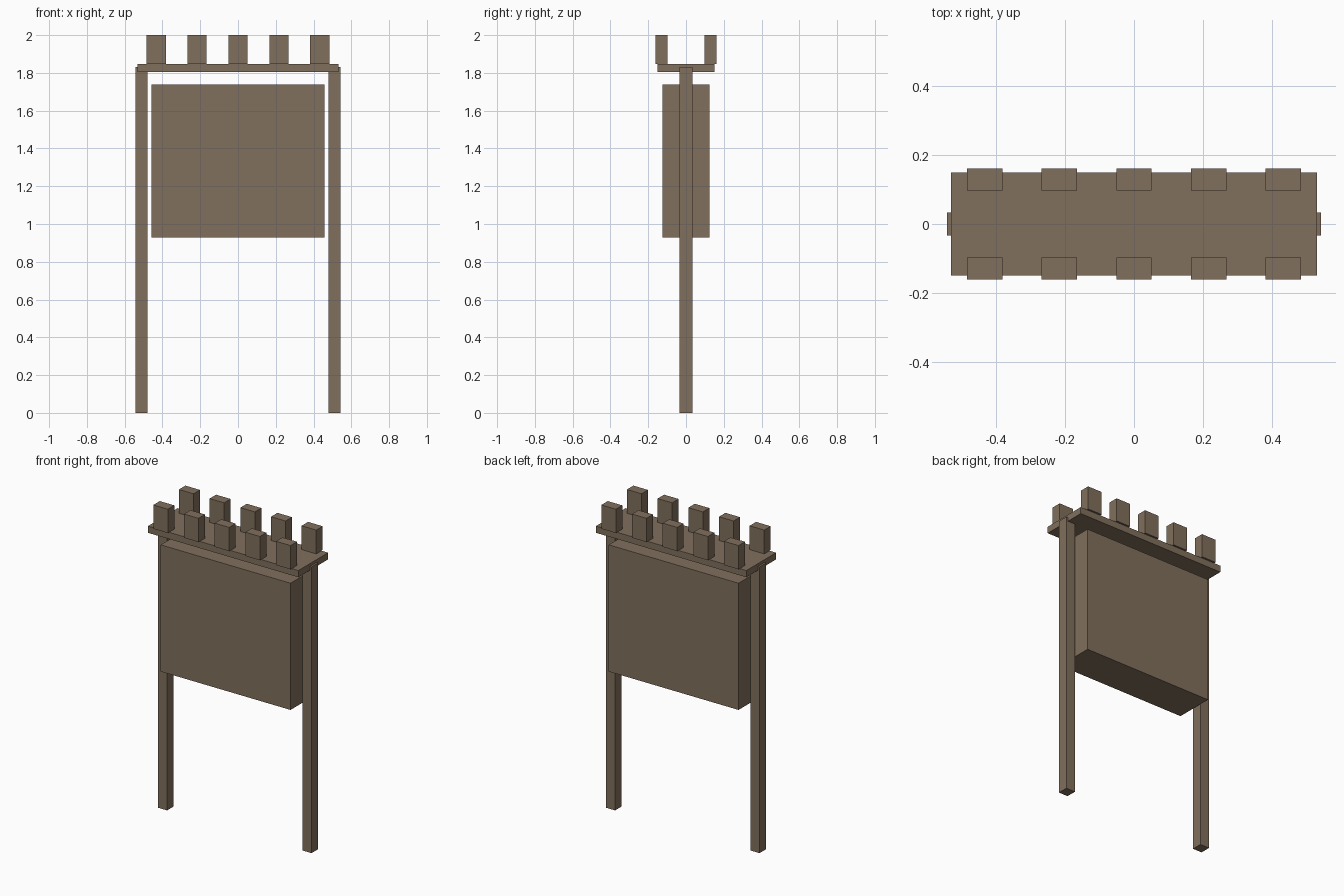
import bpy

if "Cube" in bpy.data.objects:
    bpy.data.objects.remove(bpy.data.objects["Cube"])

wood = bpy.data.materials.new("brown_wood")
wood.diffuse_color = (0.22, 0.16, 0.11, 1)
wood.use_nodes = True
wood.node_tree.nodes["Principled BSDF"].inputs["Base Color"].default_value = wood.diffuse_color


def box(name, lo, hi):
    """Axis-aligned box between two corners."""
    centre = [(a + b) / 2 for a, b in zip(lo, hi)]
    bpy.ops.mesh.primitive_cube_add(size=1, location=centre)
    ob = bpy.context.object
    ob.name = name
    ob.scale = [b - a for a, b in zip(lo, hi)]
    bpy.ops.object.transform_apply(location=False, rotation=False, scale=True)
    ob.data.materials.append(wood)
    return ob


# Hanging panel between the posts
box("panel", (-0.459, -0.125, 0.928), (0.459, 0.125, 1.738))

# Flat cap resting over the posts
box("top_plate", (-0.532, -0.15, 1.805), (0.532, 0.15, 1.848))

# Square posts
for side, sx in (("left", -1), ("right", 1)):
    x = sx * 0.511
    box(side + "_post", (x - 0.0325, -0.0335, 0), (x + 0.0325, 0.0335, 1.83))

# Two rows of five battlement blocks, overhanging the cap slightly
for row, sy in (("front", -1), ("back", 1)):
    for i in range(5):
        x, y = (i - 2) * 0.217, sy * 0.1295
        box(f"{row}_battlement_{i + 1}",
            (x - 0.0515, y - 0.0325, 1.848), (x + 0.0515, y + 0.0325, 2.0))
